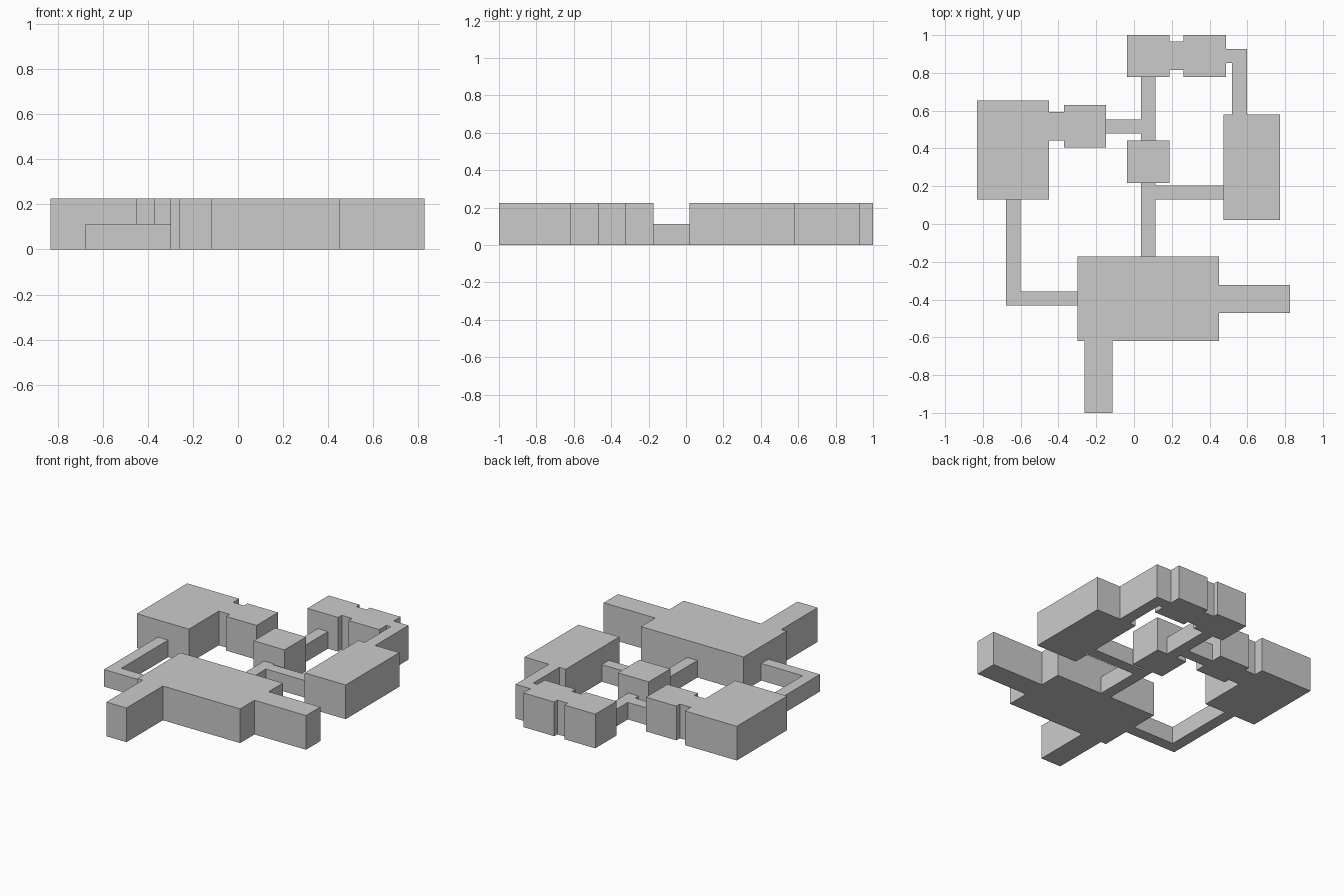
import bpy
import bmesh

ROOM_H = 0.226
PASSAGE_H = 0.113


def block(name, outline, height):
    """Extrude a floor-plan outline straight up from the ground."""
    bm = bmesh.new()
    base = bm.faces.new([bm.verts.new((x, y, 0)) for x, y in outline])
    ext = bmesh.ops.extrude_face_region(bm, geom=[base], use_keep_orig=True)
    top = [v for v in ext["geom"] if isinstance(v, bmesh.types.BMVert)]
    bmesh.ops.translate(bm, verts=top, vec=(0, 0, height))
    bmesh.ops.recalc_face_normals(bm, faces=bm.faces)
    mesh = bpy.data.meshes.new(name)
    bm.to_mesh(mesh)
    bm.free()
    obj = bpy.data.objects.new(name, mesh)
    bpy.context.collection.objects.link(obj)
    return obj


# Main hall with its side and front entrances
block("main_hall", [
    (-0.262, -1.0), (-0.115, -1.0), (-0.115, -0.62), (0.45, -0.62),
    (0.45, -0.471), (0.827, -0.471), (0.827, -0.322), (0.45, -0.322),
    (0.45, -0.173), (-0.30, -0.173), (-0.30, -0.62), (-0.262, -0.62)], ROOM_H)

# Left chamber, doorway and small side room
block("west_wing", [
    (-0.83, 0.13), (-0.45, 0.13), (-0.45, 0.442), (-0.37, 0.442),
    (-0.37, 0.405), (-0.148, 0.405), (-0.148, 0.629), (-0.37, 0.629),
    (-0.37, 0.592), (-0.45, 0.592), (-0.45, 0.655), (-0.83, 0.655)], ROOM_H)

# Two back rooms, bent corridor and right chamber
block("north_east_wing", [
    (-0.037, 0.778), (0.188, 0.778), (0.188, 0.815), (0.263, 0.815),
    (0.263, 0.778), (0.488, 0.778), (0.488, 0.852), (0.52, 0.852),
    (0.52, 0.58), (0.473, 0.58), (0.473, 0.02), (0.773, 0.02),
    (0.773, 0.58), (0.597, 0.58), (0.597, 0.927), (0.488, 0.927),
    (0.488, 1.0), (0.263, 1.0), (0.263, 0.967), (0.188, 0.967),
    (0.188, 1.0), (-0.037, 1.0)], ROOM_H)

# Small central room
block("central_room", [
    (-0.037, 0.217), (0.188, 0.217), (0.188, 0.442), (-0.037, 0.442)], ROOM_H)

# Low passages linking the rooms
block("west_passage", [
    (-0.677, -0.432), (-0.30, -0.432), (-0.30, -0.357), (-0.602, -0.357),
    (-0.602, 0.13), (-0.677, 0.13)], PASSAGE_H)
block("south_passage", [
    (0.038, -0.173), (0.113, -0.173), (0.113, 0.13), (0.473, 0.13),
    (0.473, 0.204), (0.113, 0.204), (0.113, 0.217), (0.038, 0.217)], PASSAGE_H)
block("north_passage", [
    (0.038, 0.442), (0.113, 0.442), (0.113, 0.778), (0.038, 0.778),
    (0.038, 0.553), (-0.148, 0.553), (-0.148, 0.478), (0.038, 0.478)], PASSAGE_H)
